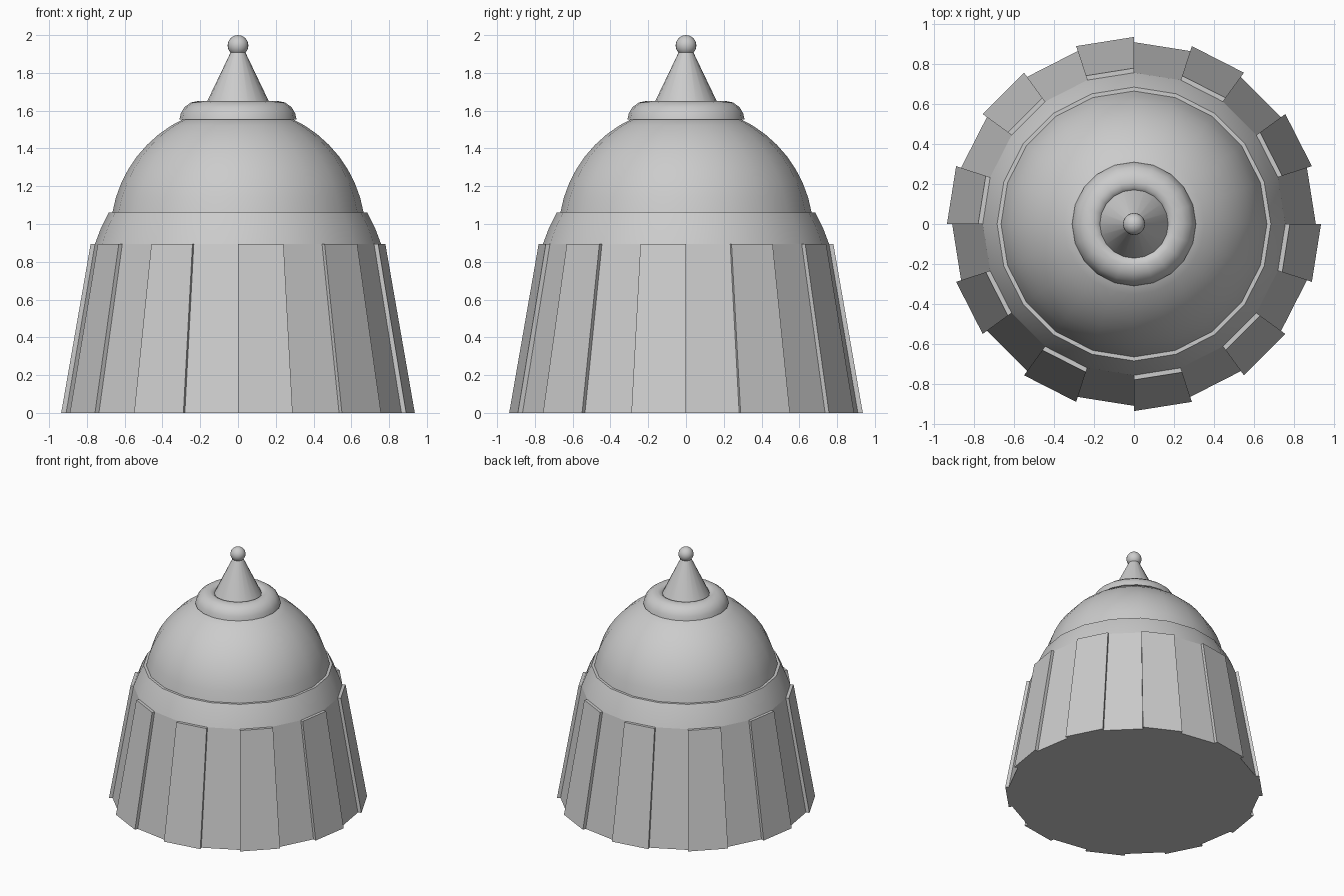
import bpy, bmesh, math

if "Cube" in bpy.data.objects:
    bpy.data.objects.remove(bpy.data.objects["Cube"])

SIDES = 20
grey = bpy.data.materials.new("plain grey")
grey.diffuse_color = (0.6, 0.6, 0.6, 1)
grey.use_nodes = True
grey.node_tree.nodes["Principled BSDF"].inputs["Base Color"].default_value = grey.diffuse_color


def finish(name, bm, smooth):
    """Turn a bmesh into a named grey object."""
    bmesh.ops.recalc_face_normals(bm, faces=bm.faces)
    mesh = bpy.data.meshes.new(name)
    bm.to_mesh(mesh)
    bm.free()
    mesh.materials.append(grey)
    obj = bpy.data.objects.new(name, mesh)
    bpy.context.collection.objects.link(obj)
    if smooth:
        bpy.ops.object.select_all(action='DESELECT')
        obj.select_set(True)
        bpy.context.view_layer.objects.active = obj
        bpy.ops.object.shade_smooth_by_angle(angle=math.radians(35))
    return obj


def ring_point(r, z, i):
    a = math.pi / 2 + 2 * math.pi * i / SIDES
    return (r * math.cos(a), r * math.sin(a), z)


def turned(name, profile, smooth=True, cap_bottom=False, cap_top=False):
    """Revolve (radius, height) points around the z axis."""
    bm = bmesh.new()
    rings = [[bm.verts.new(ring_point(r, z, i)) for i in range(SIDES)]
             for r, z in profile]
    for low, high in zip(rings, rings[1:]):
        for i in range(SIDES):
            j = (i + 1) % SIDES
            bm.faces.new((low[i], low[j], high[j], high[i]))
    if cap_bottom:
        bm.faces.new(rings[0])
    if cap_top:
        bm.faces.new(rings[-1])
    return finish(name, bm, smooth)


# Tapered skirt with a closed floor
turned("skirt", [(0.91, 0), (0.757, 0.895)], smooth=False, cap_bottom=True)

# Raised panels on every other side of the skirt
bm = bmesh.new()
for i in range(0, SIDES, 2):
    outer = [(0.936, 0), (0.78, 0.895)]
    inner = [(0.90, 0), (0.747, 0.895)]
    o0, o1, n0, n1 = [[bm.verts.new(ring_point(r, z, k)) for k in (i, i + 1)]
                      for r, z in outer + inner]
    bm.faces.new((o0[0], o0[1], o1[1], o1[0]))
    bm.faces.new((n0[0], n0[1], n1[1], n1[0]))
    bm.faces.new((o1[0], o1[1], n1[1], n1[0]))
    bm.faces.new((o0[0], o0[1], n0[1], n0[0]))
    for s in (0, 1):
        bm.faces.new((o0[s], o1[s], n1[s], n0[s]))
finish("skirt_panels", bm, False)

# Shoulder band with a narrow flat ledge
turned("shoulder_band", [(0.757, 0.895), (0.725, 0.98), (0.685, 1.06), (0.65, 1.06)])

# Dome, an arc of a sphere
R, CENTRE = 0.675, 0.946
start = math.asin((1.06 - CENTRE) / R)
end = math.asin((1.56 - CENTRE) / R)
dome = []
for k in range(9):
    a = start + (end - start) * k / 8
    dome.append((R * math.cos(a), CENTRE + R * math.sin(a)))
turned("dome", dome, cap_top=True)

# Rounded collar that dips in towards the spike
turned("collar", [(0.27, 1.553), (0.31, 1.553), (0.303, 1.585), (0.284, 1.618),
                  (0.25, 1.643), (0.21, 1.651), (0.185, 1.646), (0.165, 1.628),
                  (0.155, 1.60)])

# Spike
turned("spike", [(0.187, 1.60), (0.036, 1.915)], cap_top=True)

# Ball on the tip
bm = bmesh.new()
bmesh.ops.create_uvsphere(bm, u_segments=20, v_segments=12, radius=0.055)
bmesh.ops.translate(bm, verts=bm.verts, vec=(0, 0, 1.945))
finish("tip_ball", bm, True)
